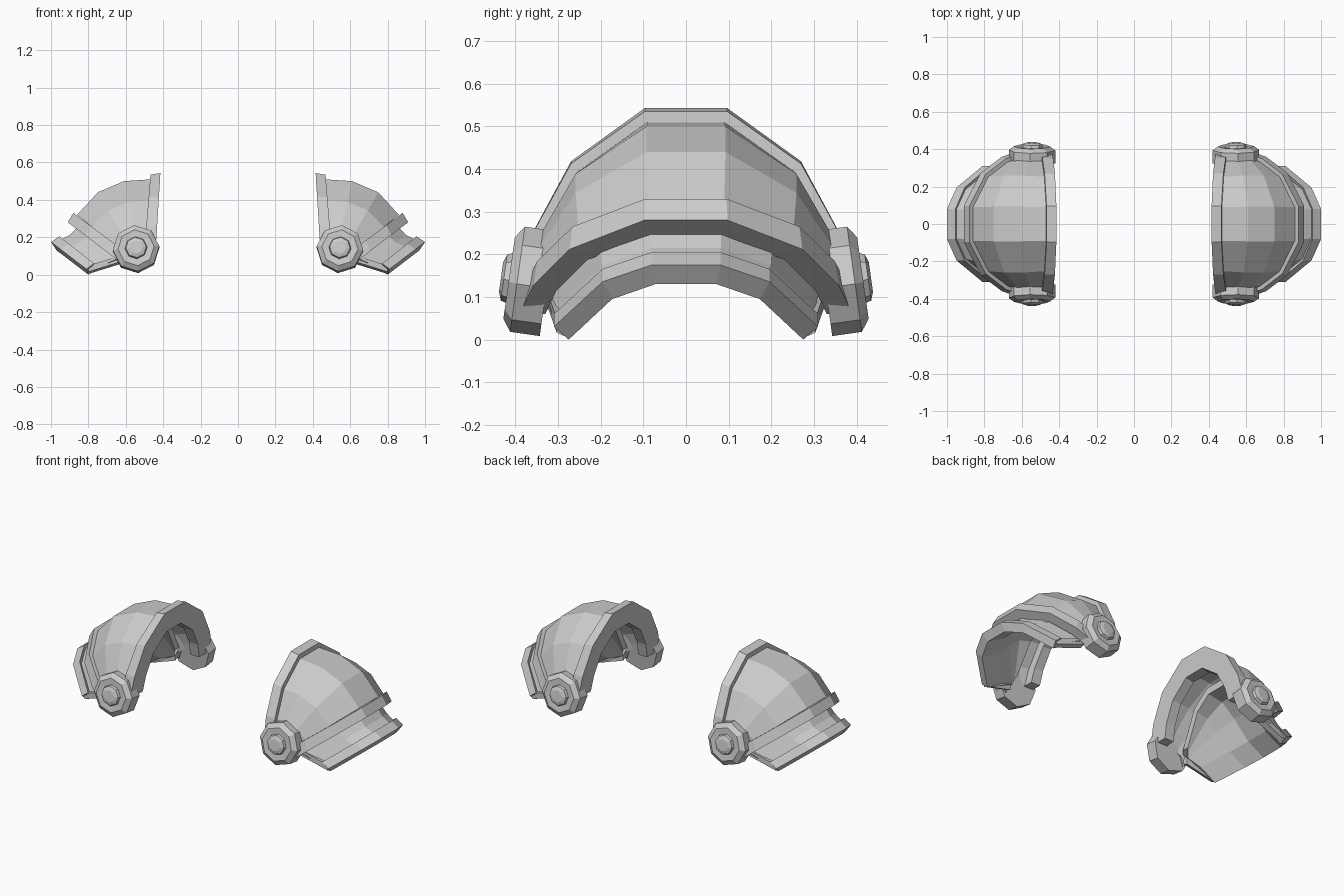
import bpy, bmesh, math
from mathutils import Matrix, Vector

cube = bpy.data.objects.get("Cube")
if cube:
    bpy.data.objects.remove(cube, do_unlink=True)

# Single plain metal colour
metal = bpy.data.materials.new("grey_metal")
metal.use_nodes = True
GREY = (0.6, 0.6, 0.6, 1)
metal.diffuse_color = GREY
metal.node_tree.nodes["Principled BSDF"].inputs["Base Color"].default_value = GREY

# Half arch profiles: (fraction of half width, fraction of height)
TALL = [(1, 0), (0.92, 0.3), (0.7, 0.69), (0.25, 1)]
LOW = [(1, 0), (0.63, 0.73), (0.26, 1)]


def finish(name, bm, axes):
    bmesh.ops.recalc_face_normals(bm, faces=bm.faces)
    mesh = bpy.data.meshes.new(name)
    bm.to_mesh(mesh)
    bm.free()
    mesh.materials.append(metal)
    obj = bpy.data.objects.new(name, mesh)
    bpy.context.collection.objects.link(obj)
    mod = obj.modifiers.new("Mirror", "MIRROR")
    mod.use_axis = axes
    mod.use_clip = False
    mod.use_mirror_merge = False


def bridge(bm, rings, loop_rings):
    """Join rings of vertices; each ring is closed when loop_rings is False."""
    n, m = len(rings), len(rings[0])
    for i in range(n if loop_rings else n - 1):
        a, b = rings[i], rings[(i + 1) % n]
        for j in range(m - 1 if loop_rings else m):
            k = (j + 1) % m
            bm.faces.new((a[j], a[k], b[k], b[j]))


def arch_shell(name, stations, profile):
    """Sweep a closed loop of arches: (apex x, apex z, base x, base z, half width)."""
    full = profile + [(-f, h) for f, h in reversed(profile)]
    bm = bmesh.new()
    rings = []
    for ax, az, bx, bz, w in stations:
        rings.append([bm.verts.new((bx + (ax - bx) * h, w * f, bz + (az - bz) * h))
                      for f, h in full])
    bridge(bm, rings, True)
    for end in (0, -1):
        bm.faces.new([r[end] for r in rings])
    finish(name, bm, (True, False, False))


def inside(outer, t):
    """Inner copy of the stations in reverse order, pulled in by thickness t."""
    inner = []
    for ax, az, bx, bz, w in reversed(outer):
        d = (Vector((bx, bz)) - Vector((ax, az))).normalized() * t
        inner.append((ax + d.x, az + d.y, bx, bz, w - t))
    return inner


# Main dome and its two raised borders
dome = [(0.46, 0.51, 0.49, 0.14, 0.36), (0.61, 0.50, 0.53, 0.14, 0.37),
        (0.75, 0.44, 0.57, 0.13, 0.37), (0.86, 0.32, 0.60, 0.11, 0.36)]
arch_shell("shoulder_dome", dome + inside(dome, 0.04), TALL)

inner_rim = [(0.415, 0.543, 0.44, 0.14, 0.385), (0.468, 0.535, 0.50, 0.14, 0.385)]
arch_shell("inner_rim", inner_rim + inside(inner_rim, 0.12), TALL)

outer_band = [(0.88, 0.33, 0.60, 0.12, 0.38), (0.91, 0.28, 0.62, 0.06, 0.39)]
arch_shell("outer_band", outer_band + inside(outer_band, 0.06), TALL)

# Lower plate, tucked up under the dome, ending in a thick raised edge
plate = [(0.58, 0.42, 0.60, 0.14, 0.305), (0.69, 0.405, 0.61, 0.12, 0.315),
         (0.79, 0.33, 0.62, 0.09, 0.325), (0.895, 0.215, 0.70, 0.06, 0.315)]
edge = [(0.95, 0.185, 0.765, 0.045, 0.295), (0.955, 0.205, 0.77, 0.06, 0.31),
        (1.0, 0.175, 0.81, 0.03, 0.31), (0.97, 0.13, 0.80, 0.0, 0.275)]
arch_shell("lower_plate", plate + edge + inside(plate, 0.04), LOW)

# Border running from the plate's lower corner back to the hinge
bm = bmesh.new()
rings = []
for x, z, y in [(0.62, 0.06, 0.295), (0.80, 0.004, 0.275)]:
    rings.append([bm.verts.new((x, y + dy, z + dz))
                  for dy, dz in ((0, 0), (0.028, 0.012), (0.028, 0.045), (0, 0.045))])
bridge(bm, rings, False)
for ring in rings:
    bm.faces.new(ring)
finish("lower_plate_border", bm, (True, True, False))

# Eight-sided hinge boss with a nut, leaning in at the top
bm = bmesh.new()
rings = []
lean = Matrix.Rotation(math.radians(8), 3, "X")
for radius, depth in [(0.125, -0.06), (0.125, 0.01), (0.097, 0.03), (0.06, 0.027),
                      (0.055, 0.042), (0.035, 0.049)]:
    ring = []
    for i in range(8):
        a = math.radians(85 + 45 * i)
        p = lean @ Vector((radius * math.cos(a), depth, radius * math.sin(a)))
        ring.append(bm.verts.new(p + Vector((0.545, 0.385, 0.14))))
    rings.append(ring)
bridge(bm, rings, False)
bm.faces.new(rings[0])
bm.faces.new(rings[-1])
finish("hinge_boss", bm, (True, True, False))
